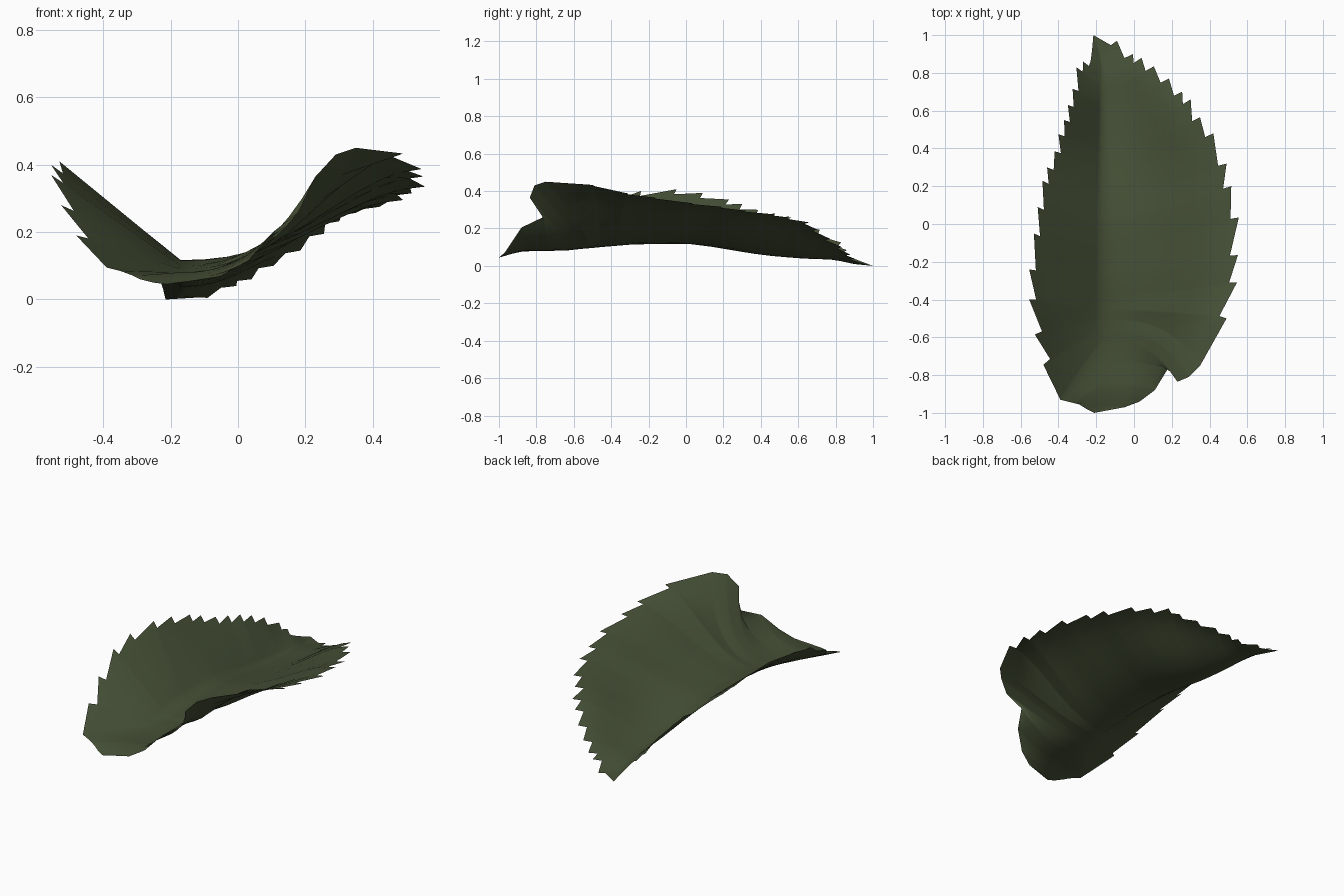
import bpy
import bmesh
from mathutils import Vector

old = bpy.data.objects.get("Cube")
if old:
    bpy.data.objects.remove(old, do_unlink=True)

# Midrib, base to tip: (x, y, z), one entry per tooth or rim point
MIDRIB = [(-.21, -1, .045), (-.2, -.97, .053), (-.19, -.93, .065), (-.18, -.86, .08),
          (-.17, -.74, .08), (-.17, -.63, .083), (-.17, -.57, .09), (-.17, -.51, .095),
          (-.17, -.46, .1), (-.17, -.39, .106), (-.17, -.28, .115), (-.17, -.13, .117),
          (-.17, .02, .117), (-.17, .14, .102), (-.17, .27, .08), (-.17, .37, .064),
          (-.17, .46, .053), (-.17, .54, .046), (-.17, .63, .039), (-.17, .72, .036),
          (-.17, .78, .033), (-.17, .83, .025), (-.18, .9, .01), (-.215, 1, 0)]

# Rim on the +x side: smooth base lobe with a notch, then tooth tips
RIGHT_RIM = [(-.21, -1, .045), (-.05, -.97, .07), (.03, -.94, .115), (.11, -.88, .205),
             (.18, -.765, .26), (.23, -.835, .365), (.29, -.81, .43), (.35, -.75, .45),
             (.49, -.5, .433), (.545, -.31, .387), (.55, -.165, .365), (.555, .035, .335),
             (.515, .2, .315), (.49, .32, .295), (.42, .48, .275), (.35, .565, .257),
             (.3, .66, .232), (.255, .7, .195), (.185, .77, .145), (.105, .835, .1),
             (.04, .88, .06), (-.005, .9, .04), (-.09, .97, .005), (-.215, 1, 0)]

# Rim on the -x side
LEFT_RIM = [(-.21, -1, .045), (-.25, -.98, .05), (-.29, -.955, .06), (-.31, -.95, .07),
            (-.35, -.94, .085), (-.39, -.93, .095), (-.48, -.745, .19), (-.525, -.585, .28),
            (-.555, -.4, .37), (-.555, -.24, .4), (-.53, -.05, .41), (-.51, .09, .39),
            (-.485, .23, .355), (-.46, .3, .33), (-.42, .385, .3), (-.4, .475, .28),
            (-.37, .55, .265), (-.35, .63, .235), (-.325, .715, .195), (-.305, .83, .125),
            (-.27, .86, .085), (-.23, .86, .055), (-.222, .92, .03), (-.215, 1, 0)]

STEPS = 10
TOOTH_DEPTH = .045


def straight(t):
    return t


def lobe_curl(t):
    return t ** 2.5


def s_curve(t):
    s = t ** 1.25
    return s * s * (3 - 2 * s)


def vein(rib, rim, cut, sweep, rise):
    """Points from midrib to rim, stopping short of the rim by the cut."""
    reach = 1 - min(.3, cut / max((rim - rib).length, .01))
    points = []
    for k in range(1, STEPS + 1):
        t = reach * k / STEPS
        points.append(Vector((rib.x + (rim.x - rib.x) * t,
                              rib.y + (rim.y - rib.y) * t ** sweep,
                              rib.z + (rim.z - rib.z) * rise(t))))
    return points


def between(path, i, f):
    a = Vector(path[i])
    return a.lerp(Vector(path[min(i + 1, len(path) - 1)]), f)


# Each station gives a tooth-tip row followed by a valley row
rows = []
last = len(MIDRIB) - 1
for i in range(last + 1):
    lobe = i < 8
    for valley in ((False, True) if i < last else (False,)):
        rib = between(MIDRIB, i, .2 if valley else 0)
        left = between(LEFT_RIM, i, .04 if valley else 0)
        right = between(RIGHT_RIM, i, .04 if valley else 0)
        left_cut = TOOTH_DEPTH if valley and 5 < i < 21 else 0
        right_cut = TOOTH_DEPTH if valley and not lobe else 0
        left_side = vein(rib, left, left_cut, 1.1, straight)
        right_side = vein(rib, right, right_cut, 3 if lobe else 1.8,
                          lobe_curl if lobe else s_curve)
        rows.append(left_side[::-1] + [rib] + right_side)

# Leaf blade: one thin sheet lofted through the rows
bm = bmesh.new()
grid = [[bm.verts.new(p) for p in row] for row in rows]
for low, high in zip(grid, grid[1:]):
    for k in range(len(low) - 1):
        bm.faces.new((low[k], low[k + 1], high[k + 1], high[k]))
bmesh.ops.remove_doubles(bm, verts=bm.verts, dist=.0005)
mesh = bpy.data.meshes.new("leaf_blade")
bm.to_mesh(mesh)
bm.free()
leaf = bpy.data.objects.new("leaf_blade", mesh)
bpy.context.collection.objects.link(leaf)

# Leaf colour
green = bpy.data.materials.new("dark_leaf_green")
green.use_nodes = True
colour = (.06, .08, .037, 1)
green.diffuse_color = colour
green.node_tree.nodes["Principled BSDF"].inputs["Base Color"].default_value = colour
mesh.materials.append(green)

# Smooth shading
bpy.context.view_layer.objects.active = leaf
leaf.select_set(True)
bpy.ops.object.shade_smooth()
